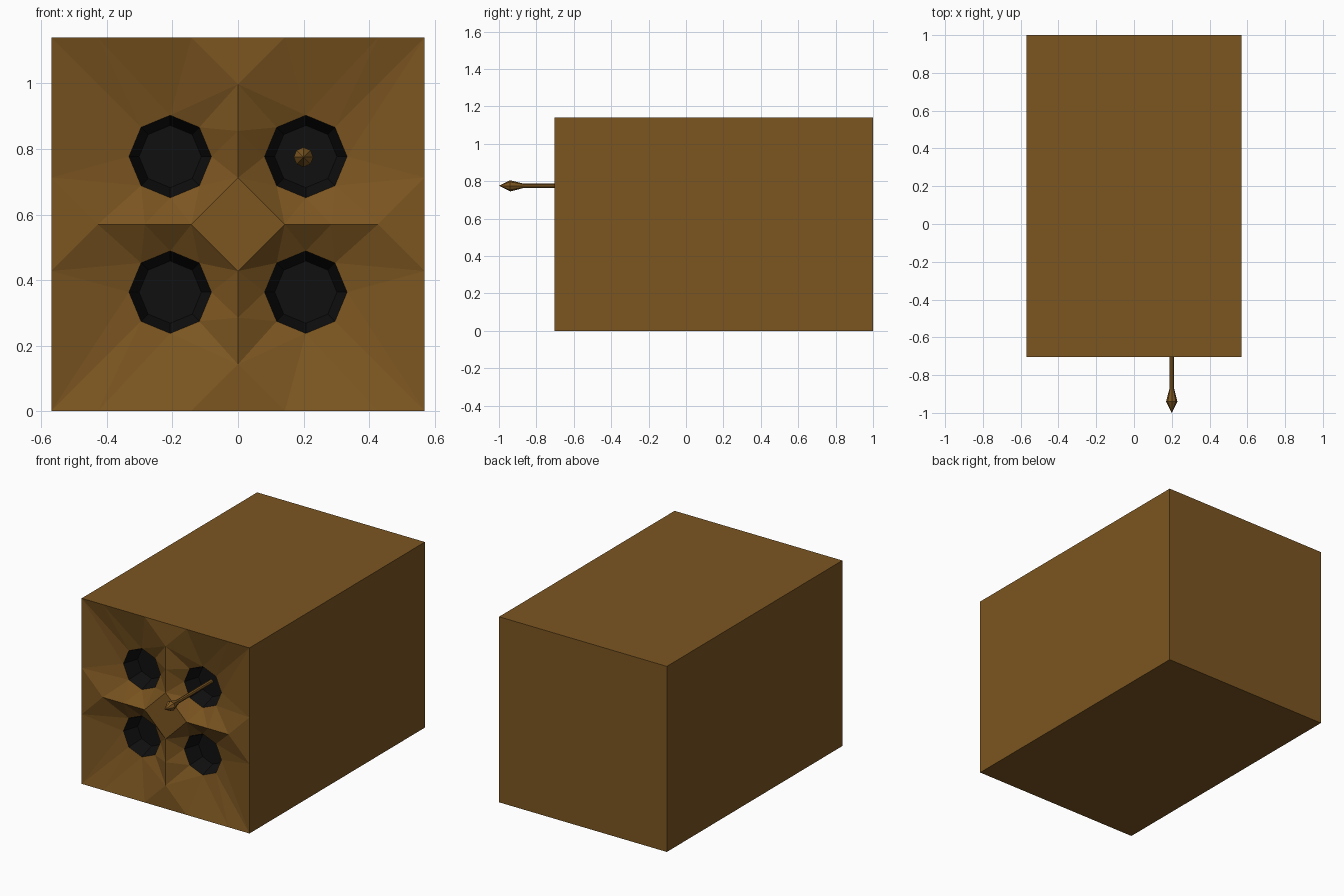
import bpy, bmesh, math
from mathutils import Vector

if "Cube" in bpy.data.objects:
    bpy.data.objects.remove(bpy.data.objects["Cube"])

HALF, FRONT, BACK = 0.57, -0.703, 1.0
CELL = HALF / 4
MID = HALF                      # height of the block's middle
HOLE, R_RIM, R_FLOOR = 0.207, 0.126, 0.095
Y_RIM, Y_FLOOR = FRONT + 0.066, FRONT + 0.16


def material(name, rgb):
    m = bpy.data.materials.new(name)
    m.diffuse_color = (*rgb, 1)
    m.use_nodes = True
    m.node_tree.nodes["Principled BSDF"].inputs["Base Color"].default_value = m.diffuse_color
    return m


brown = material("brown_wood", (0.2, 0.092, 0.015))
black = material("black_hole", (0.005, 0.005, 0.005))


def finish(name, bm, mat):
    bm.normal_update()
    me = bpy.data.meshes.new(name)
    bm.to_mesh(me)
    bm.free()
    me.materials.append(mat)
    ob = bpy.data.objects.new(name, me)
    bpy.context.collection.objects.link(ob)
    return ob


def face(bm, pts):
    """Add a face that looks towards the front (-y)."""
    f = bm.faces.new([bm.verts.new(p) for p in pts])
    f.normal_update()
    if f.normal.y > 0:
        f.normal_flip()


def ring(sx, sz, radius, y):
    return [Vector((sx * (HOLE + radius * math.cos(i * math.pi / 4)), y,
                    MID + sz * (HOLE + radius * math.sin(i * math.pi / 4))))
            for i in range(8)]


def grid(sx, sz, a, b):
    return Vector((sx * a * CELL, FRONT, MID + sz * b * CELL))


# Block: five plain sides, the front is left open for the carved panel
bm = bmesh.new()
bmesh.ops.create_cube(bm, size=1)
for v in bm.verts:
    v.co = Vector((v.co.x * 2 * HALF,
                   FRONT if v.co.y < 0 else BACK,
                   MID + v.co.z * 2 * HALF))
bm.normal_update()
bmesh.ops.delete(bm, geom=[f for f in bm.faces if f.normal.y < -0.5],
                 context='FACES')
finish("block", bm, brown)

# Carved front panel: four dishes around the holes, ridges and a centre boss
OUTLINE = [(3, 0), (4, 1), (4, 3), (4, 4), (3, 4), (1, 4), (0, 3),
           (0, 2), (0, 1), (1, 0), (2, 0)]


def angle(p):
    return math.atan2(p[1] * CELL - HOLE, p[0] * CELL - HOLE) % math.tau


outline = sorted(OUTLINE, key=angle)
bm = bmesh.new()
for sx in (-1, 1):
    for sz in (-1, 1):
        inner = ring(sx, sz, R_RIM, Y_RIM)
        outer = [grid(sx, sz, *p) for p in outline]
        angles = [angle(p) for p in outline]
        n, i, j = len(outer), 0, 0
        while i < 8 or j < n:
            next_in = (i + 1) * math.pi / 4
            next_out = angles[(j + 1) % n] + (math.tau if j + 1 >= n else 0)
            a, b = inner[i % 8], outer[j % n]
            if j >= n or (i < 8 and next_in < next_out):
                face(bm, [a, b, inner[(i + 1) % 8]])
                i += 1
            else:
                face(bm, [a, b, outer[(j + 1) % n]])
                j += 1
# flat boss in the middle and flat triangles where ridges meet the border
face(bm, [grid(1, 1, *p) for p in ((1, 0), (0, 1), (-1, 0), (0, -1))])
for s in (-1, 1):
    face(bm, [grid(s, 1, *p) for p in ((3, 0), (4, 1), (4, -1))])
    face(bm, [grid(1, s, *p) for p in ((0, 3), (1, 4), (-1, 4))])
bmesh.ops.remove_doubles(bm, verts=bm.verts, dist=1e-5)
finish("front_panel", bm, brown)

# Dark tapered holes
bm = bmesh.new()
for sx in (-1, 1):
    for sz in (-1, 1):
        rim, floor = ring(sx, sz, R_RIM, Y_RIM), ring(sx, sz, R_FLOOR, Y_FLOOR)
        for i in range(8):
            k = (i + 1) % 8
            face(bm, [rim[i], rim[k], floor[k], floor[i]])
        face(bm, floor)
bmesh.ops.remove_doubles(bm, verts=bm.verts, dist=1e-5)
finish("holes", bm, black)

# Arrow: lathed head and shaft sticking out of the upper right hole
PROFILE = [(-1.0, 0.0), (-0.94, 0.03), (-0.87, 0.012), (Y_FLOOR + 0.01, 0.012)]
bm = bmesh.new()
line = [bm.verts.new((0.2 + r, y, 0.775)) for y, r in PROFILE]
edges = [bm.edges.new(p) for p in zip(line, line[1:])]
bmesh.ops.spin(bm, geom=line + edges, cent=(0.2, 0, 0.775), axis=(0, 1, 0),
               angle=math.tau, steps=8)
bmesh.ops.remove_doubles(bm, verts=bm.verts, dist=1e-5)
bmesh.ops.holes_fill(bm, edges=bm.edges, sides=8)
bmesh.ops.recalc_face_normals(bm, faces=bm.faces)
finish("arrow", bm, brown)
